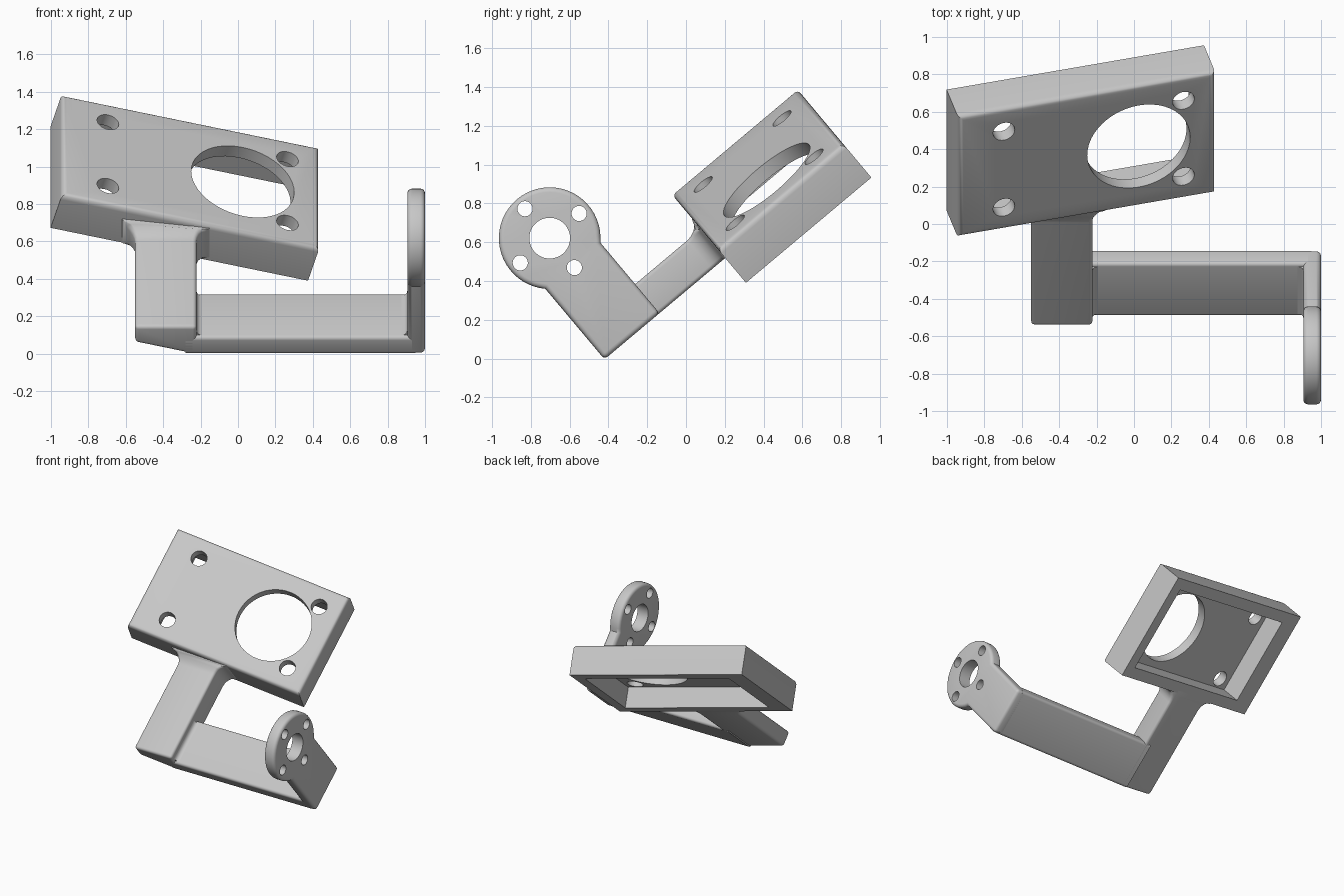
import bpy, bmesh
from math import radians, sin, cos, tan, pi
from mathutils import Matrix, Vector

if "Cube" in bpy.data.objects:
    bpy.data.objects.remove(bpy.data.objects["Cube"], do_unlink=True)

grey = bpy.data.materials.new("light grey")
grey.use_nodes = True
grey.diffuse_color = (0.57, 0.57, 0.57, 1)
grey.node_tree.nodes["Principled BSDF"].inputs["Base Color"].default_value = grey.diffuse_color

# The arm lies in a frame tipped back; the head is rolled inside that frame
ARM = Matrix.Translation((0, -0.42, -0.004)) @ Matrix.Rotation(radians(40), 4, 'X')
ROLL = radians(15)
HEAD = ARM @ Matrix.Translation((-0.253, 1.234, 0.245)) @ Matrix.Rotation(ROLL, 4, 'Y')


def make(name, bm):
    mesh = bpy.data.meshes.new(name)
    bm.to_mesh(mesh)
    bm.free()
    mesh.materials.append(grey)
    obj = bpy.data.objects.new(name, mesh)
    bpy.context.collection.objects.link(obj)
    return obj


def loft(rings):
    """Closed solid through a list of matching rings."""
    bm = bmesh.new()
    rows = [[bm.verts.new(p) for p in ring] for ring in rings]
    n = len(rows[0])
    for a, b in zip(rows, rows[1:]):
        for i in range(n):
            j = (i + 1) % n
            bm.faces.new((a[i], a[j], b[j], b[i]))
    bm.faces.new(rows[0])
    bm.faces.new(rows[-1])
    bmesh.ops.recalc_face_normals(bm, faces=bm.faces)
    return bm


def box(lo, hi):
    return loft([[(lo[0], lo[1], z), (hi[0], lo[1], z), (hi[0], hi[1], z), (lo[0], hi[1], z)]
                 for z in (lo[2], hi[2])])


def round_edges(bm, width, rule):
    edges = [e for e in bm.edges
             if e.is_convex and e.calc_face_angle(0) > radians(30) and rule(e)]
    bmesh.ops.bevel(bm, geom=edges, offset=width, offset_type='OFFSET', segments=4,
                    profile=0.5, affect='EDGES', clamp_overlap=False)


def cylinder(center, radius, depth, axis):
    bm = bmesh.new()
    turn = Matrix.Rotation(pi / 2, 4, 'Y') if axis == 'X' else Matrix.Identity(4)
    bmesh.ops.create_cone(bm, cap_ends=True, segments=48, radius1=radius, radius2=radius,
                          depth=depth, matrix=Matrix.Translation(center) @ turn)
    return bm


def cut(obj, solids):
    """Subtract every solid and bake the result."""
    cutters = []
    for bm in solids:
        cutter = make("cutter", bm)
        cutter.hide_render = True
        mod = obj.modifiers.new("cut", 'BOOLEAN')
        mod.operation = 'DIFFERENCE'
        mod.solver = 'EXACT'
        mod.object = cutter
        cutters.append(cutter)
    graph = bpy.context.evaluated_depsgraph_get()
    baked = bpy.data.meshes.new_from_object(obj.evaluated_get(graph))
    obj.modifiers.clear()
    obj.data = baked
    for cutter in cutters:
        bpy.data.objects.remove(cutter, do_unlink=True)


def finish(obj, matrix):
    obj.matrix_world = matrix
    bpy.ops.object.select_all(action='DESELECT')
    obj.select_set(True)
    bpy.context.view_layer.objects.active = obj
    bpy.ops.object.shade_smooth_by_angle(angle=radians(35))


# Head: a shallow open-backed housing with a large window and four screw holes
L, W, D = 0.7125, 0.422, 0.235
bm = box((-L, -W, -D), (L, W, 0))
round_edges(bm, 0.03, lambda e: all(v.co.z > -0.01 for v in e.verts))
head = make("head_housing", bm)
solids = [box((-0.56, -W + 0.085, -0.5), (L - 0.085, W - 0.085, -0.075)),
          cylinder((0.288, 0, 0), 0.285, 0.4, 'Z')]
for s in (-0.458, 0.536):
    for u in (-0.265, 0.265):
        solids.append(cylinder((s, u, 0), 0.06, 0.4, 'Z'))
cut(head, solids)
finish(head, HEAD)

# Column: carries the head, flares into it, underside follows the head's back plane
XL, XR, TOP, FLARE, HEAD_U = -0.55, -0.222, 0.195, 0.09, 0.812


def head_top(x):
    return 0.245 - (x + 0.253) * tan(ROLL)


def column_ring(u, d):
    left, right = XL - d, XR + d
    back = D / cos(ROLL)
    kink = -0.253 + (0.245 - back) / tan(ROLL)
    return [(left, u, head_top(left) - back), (kink, u, 0), (right, u, 0),
            (right, u, min(TOP + d, head_top(right) - 0.02)),
            (left, u, min(TOP + d, head_top(left) - 0.02))]


rings = [column_ring(0, 0)]
for i in range(6):
    a = radians(15 * i)
    rings.append(column_ring(HEAD_U - FLARE * (1 - sin(a)), FLARE * (1 - cos(a))))
rings.append(column_ring(HEAD_U + 0.02, FLARE))
bm = loft(rings)
round_edges(bm, 0.02, lambda e: all(v.co.y < HEAD_U - 0.01 for v in e.verts))
finish(make("column", bm), ARM)

# Cross beam: joins the column to the pivot plate
DEPTH, THICK = 0.37, 0.118
bm = box((-0.28, 0, 0), (0.95, DEPTH, THICK))
round_edges(bm, 0.02, lambda e: abs(e.verts[0].co.x - e.verts[1].co.x) > 0.5)
finish(make("cross_beam", bm), ARM)

# Small fillets in the two inner corners of the beam
for name, x, side in (("column_fillet", XR, 1), ("plate_fillet", 0.905, -1)):
    r = 0.03
    arc = [(x + side * r * (1 - sin(t * pi / 8)), THICK + r * (1 - cos(t * pi / 8)))
           for t in range(5)]
    shape = [(x - side * 0.02, THICK - 0.02), (x + side * r, THICK - 0.02)] + arc
    shape.append((x - side * 0.02, THICK + r))
    bm = loft([[(px, u, pz) for px, pz in shape] for u in (0.02, DEPTH - 0.02)])
    finish(make(name, bm), ARM)

# Pivot plate: straight tab ending in a round flange
CU, CV, R = DEPTH / 2, 0.66, 0.262
outline = [(0, 0), (DEPTH, 0)]
for i in range(41):
    a = radians(-45 + 270 * i / 40)
    outline.append((CU + R * cos(a), CV + R * sin(a)))
bm = loft([[(x, u, v) for u, v in outline] for x in (0.905, 1.0)])
round_edges(bm, 0.025, lambda e: True)
plate = make("pivot_plate", bm)
solids = [cylinder((0.95, CU, CV), 0.105, 0.4, 'X')]
for i in range(4):
    a = i * pi / 2
    solids.append(cylinder((0.95, CU + 0.198 * cos(a), CV + 0.198 * sin(a)), 0.039, 0.4, 'X'))
cut(plate, solids)
finish(plate, ARM)
